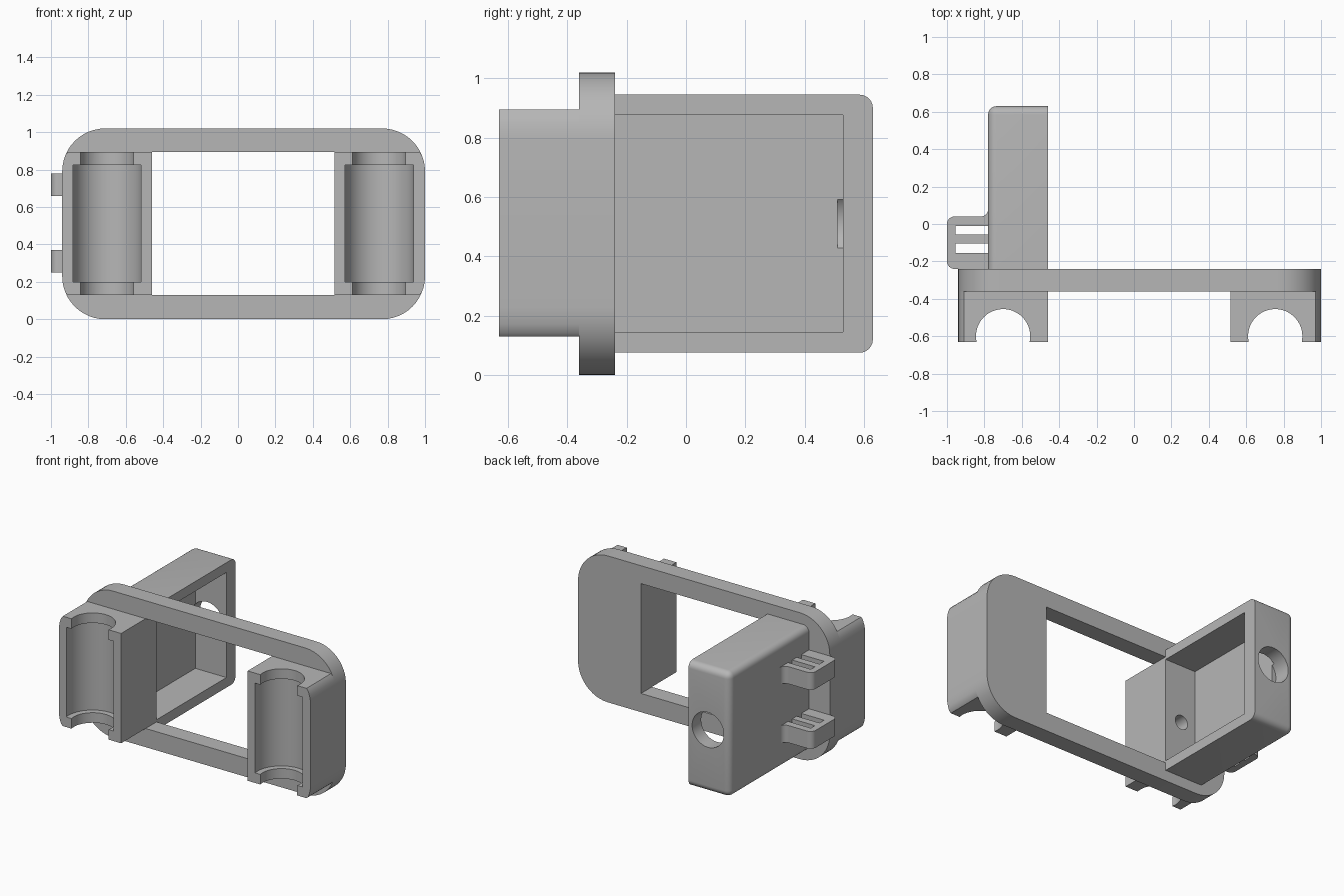
import bpy, bmesh, math
from mathutils import Matrix, Vector

if "Cube" in bpy.data.objects:
    bpy.data.objects.remove(bpy.data.objects["Cube"])

grey = bpy.data.materials.new("plain grey")
grey.use_nodes = True
grey.diffuse_color = (0.47, 0.47, 0.47, 1)
grey.node_tree.nodes["Principled BSDF"].inputs["Base Color"].default_value = grey.diffuse_color


def finish(name, bm):
    bmesh.ops.recalc_face_normals(bm, faces=bm.faces)
    mesh = bpy.data.meshes.new(name)
    bm.to_mesh(mesh)
    bm.free()
    mesh.materials.append(grey)
    obj = bpy.data.objects.new(name, mesh)
    bpy.context.collection.objects.link(obj)
    return obj


def prism(name, points, axis, lo, hi):
    """Extrude a 2D outline along y (points are x, z) or z (points are x, y)."""
    bm = bmesh.new()
    place = (lambda a, b: (a, lo, b)) if axis == "y" else (lambda a, b: (a, b, lo))
    face = bm.faces.new([bm.verts.new(place(a, b)) for a, b in points])
    grown = bmesh.ops.extrude_face_region(bm, geom=[face])["geom"]
    shift = Vector((0, hi - lo, 0)) if axis == "y" else Vector((0, 0, hi - lo))
    bmesh.ops.translate(bm, vec=shift, verts=[v for v in grown if isinstance(v, bmesh.types.BMVert)])
    return finish(name, bm)


def block(name, x, y, z):
    return prism(name, [(x[0], y[0]), (x[1], y[0]), (x[1], y[1]), (x[0], y[1])], "z", *z)


def arc(cx, cy, r, start, end, steps=12):
    angles = [math.radians(start + (end - start) * i / steps) for i in range(steps + 1)]
    return [(cx + r * math.cos(a), cy + r * math.sin(a)) for a in angles]


def disc(name, cx, cy, r, axis, lo, hi):
    return prism(name, arc(cx, cy, r, 0, 360, 64)[:-1], axis, lo, hi)


def rounded(x0, x1, y0, y1, r):
    return (arc(x0 + r, y0 + r, r, 180, 270) + arc(x1 - r, y0 + r, r, 270, 360)
            + arc(x1 - r, y1 - r, r, 0, 90) + arc(x0 + r, y1 - r, r, 90, 180))


def cut(obj, *cutters):
    for cutter in cutters:
        mod = obj.modifiers.new("cut", "BOOLEAN")
        mod.operation, mod.solver, mod.object = "DIFFERENCE", "EXACT", cutter
        select(obj)
        bpy.ops.object.modifier_apply(modifier=mod.name)
        bpy.data.objects.remove(cutter)


def select(obj):
    bpy.ops.object.select_all(action="DESELECT")
    obj.select_set(True)
    bpy.context.view_layer.objects.active = obj


# Main dimensions
X0, X1, HEIGHT = -0.94, 1.0, 1.02
OPEN_X, OPEN_Z = (-0.46, 0.515), (0.13, 0.895)
FRONT, PLATE_FRONT, PLATE_BACK = -0.63, -0.36, -0.24
MID = HEIGHT / 2
outline = rounded(X0, X1, 0, HEIGHT, 0.23)
parts = []

# Rounded plate with a wide window and a blind screw hole
frame = prism("frame_plate", outline, "y", PLATE_FRONT, PLATE_BACK)
cut(frame, block("window", OPEN_X, (-0.5, 0), OPEN_Z),
    disc("screw_hole", -0.59, 0.47, 0.05, "y", -0.33, 0))
parts.append(frame)


# Grooved holders, following the plate outline at their outer side
def holder(name, x_range, axis_x):
    points = []
    for x, z in outline:
        p = (min(max(x, x_range[0]), x_range[1]), min(max(z, OPEN_Z[0]), OPEN_Z[1]))
        if not points or (Vector(p) - Vector(points[-1])).length > 1e-5:
            points.append(p)
    if (Vector(points[0]) - Vector(points[-1])).length < 1e-5:
        points.pop()
    obj = prism(name, points, "y", FRONT, PLATE_FRONT)
    cut(obj, disc("lip_groove", axis_x, -0.60, 0.145, "z", -0.1, 1.1),
        disc("wide_groove", axis_x, -0.60, 0.185, "z", 0.2, 0.825))
    parts.append(obj)


holder("right_holder", (X0, OPEN_X[0]), -0.70)
holder("left_holder", (OPEN_X[1], X1), 0.755)

# Rear housing, open to the left side, with softened outer edges
BX, BY = (-0.78, -0.46), (PLATE_BACK, 0.63)
housing = block("rear_housing", BX, BY, (0.075, 0.945))
bm = bmesh.new()
bm.from_mesh(housing.data)
soft = [e for e in bm.edges
        if not all(abs(v.co.x - BX[1]) < 1e-4 for v in e.verts)
        and not all(abs(v.co.y - BY[0]) < 1e-4 for v in e.verts)]
bmesh.ops.bevel(bm, geom=soft, offset=0.045, segments=6, profile=0.5, affect="EDGES")
bm.to_mesh(housing.data)
bm.free()
cut(housing, block("pocket", (-0.70, -0.3), (-0.4, 0.53), (0.145, 0.877)),
    disc("cable_hole", -0.61, MID, 0.122, "y", 0.51, 0.8))
parts.append(housing)

# Slotted clips on the outer wall of the housing
clip_shape = (arc(-0.96, -0.20, 0.04, 180, 270) + [(-0.75, -0.24), (-0.75, 0.08)]
              + arc(-0.82, 0.08, 0.04, 0, -90) + arc(-0.96, 0.0, 0.04, 90, 180))
for name, z in (("lower_clip", (0.25, 0.37)), ("upper_clip", (0.66, 0.78))):
    clip = prism(name, clip_shape, "z", *z)
    cut(clip, *[block("slot", (-0.955, -0.78), y, (0, 1))
                for y in ((-0.055, -0.01), (-0.155, -0.105))])
    parts.append(clip)

for obj in parts:
    select(obj)
    bpy.ops.object.shade_smooth_by_angle(angle=math.radians(30))
